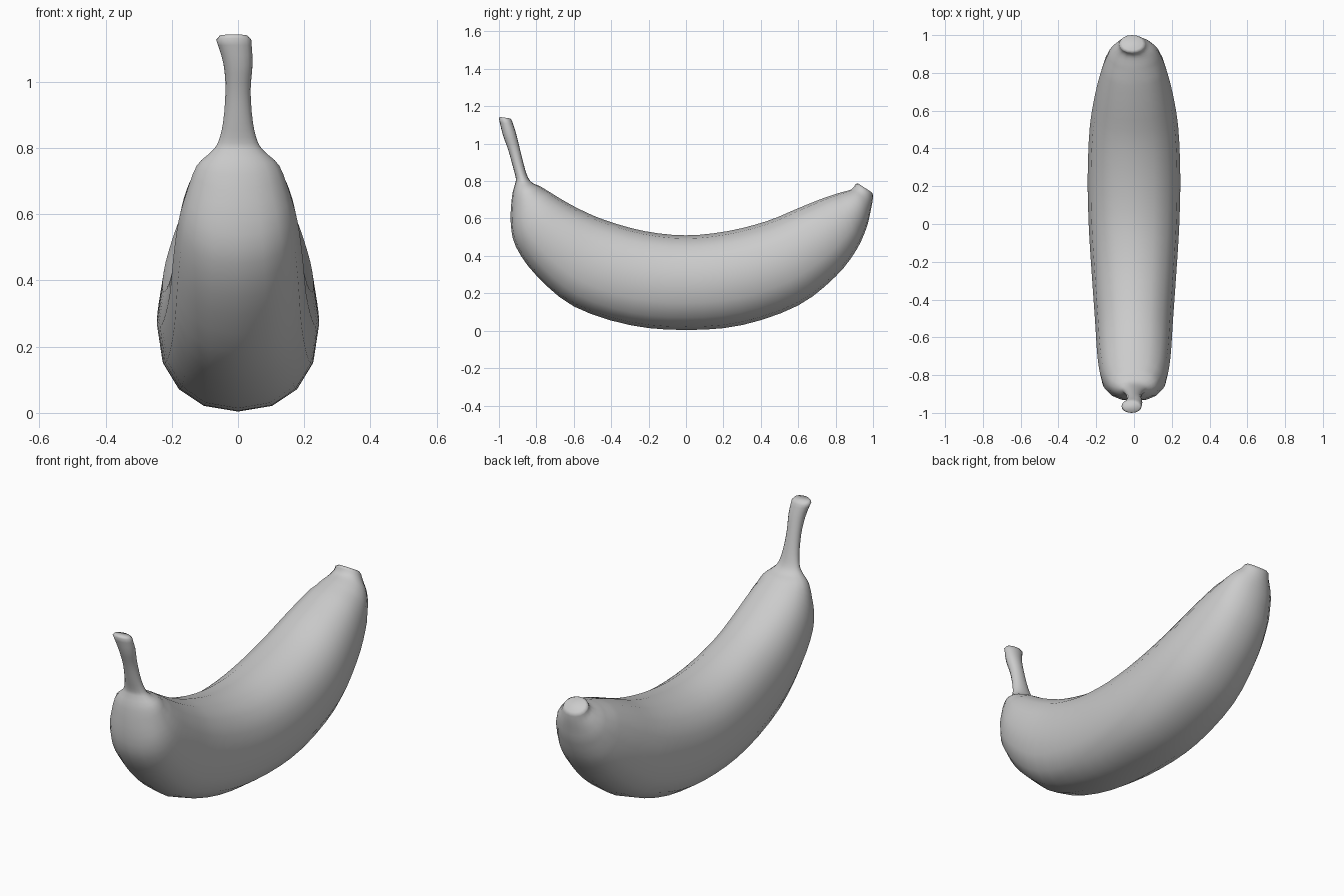
import bpy, bmesh, math
from mathutils import Vector

if "Cube" in bpy.data.objects:
    bpy.data.objects.remove(bpy.data.objects["Cube"])

SIDES = 16   # points per cross-section
STEPS = 3    # smooth steps between stations

# Stations from stem end to blossom tip:
# inner edge y, z, outer edge y, z, half width, x offset
stations = [
    (-.93, 1.122, -1.0, 1.132, .053, -.013),
    (-.91, 1.06, -.980, 1.05, .044, 0),
    (-.89, .98, -.950, .965, .038, 0),
    (-.865, .88, -.925, .875, .045, 0),
    (-.845, .82, -.910, .815, .060, 0),
    (-.82, .79, -.914, .785, .082, 0),
    (-.78, .772, -.930, .72, .125, 0),
    (-.73, .742, -.937, .58, .157, 0),
    (-.67, .705, -.910, .45, .180, 0),
    (-.57, .65, -.800, .295, .195, 0),
    (-.43, .59, -.600, .13, .206, 0),
    (-.22, .532, -.30, .03, .224, 0),
    (0, .51, 0, .004, .240, 0),
    (.22, .532, .30, .03, .245, 0),
    (.43, .585, .60, .135, .234, 0),
    (.60, .655, .80, .29, .203, 0),
    (.73, .707, .91, .43, .170, 0),
    (.82, .737, .965, .55, .140, 0),
    (.875, .752, .985, .63, .110, 0),
    (.895, .766, .997, .69, .080, -.005),
    (.907, .785, 1.0, .725, .068, -.01),
]


def spline(a, b, c, d, t):
    """Catmull-Rom blend of four stations."""
    return [.5 * (2 * q + (r - p) * t + (2 * p - 5 * q + 4 * r - s) * t * t
                  + (3 * q - p - 3 * r + s) * t ** 3)
            for p, q, r, s in zip(a, b, c, d)]


def rounded(v, power):
    return math.copysign(abs(v) ** power, v)


def add_ring(bm, st):
    """Slightly squared oval between the inner and outer edge points."""
    yi, zi, yo, zo, w, cx = st
    inner, outer = Vector((cx, yi, zi)), Vector((cx, yo, zo))
    mid, half = (inner + outer) / 2, (outer - inner) / 2
    power = .88 if w > .15 else .97
    ring = []
    for i in range(SIDES):
        a = 2 * math.pi * i / SIDES
        p = mid + half * rounded(math.cos(a), power)
        p.x += w * rounded(math.sin(a), power)
        ring.append(bm.verts.new(p))
    return ring


def cap(bm, ring, out):
    """Small rounded rim, then a flat end."""
    c = sum((v.co for v in ring), Vector()) / SIDES
    rim = [bm.verts.new(c + (v.co - c) * .8 + out) for v in ring]
    bridge(bm, ring, rim)
    bm.faces.new(rim)


def bridge(bm, r0, r1):
    for i in range(SIDES):
        j = (i + 1) % SIDES
        bm.faces.new((r0[i], r0[j], r1[j], r1[i]))


# Banana: one continuous skin with stem, body and tip
bm = bmesh.new()
rings = []
n = len(stations)
for i in range(n - 1):
    pts = [stations[min(max(k, 0), n - 1)] for k in range(i - 1, i + 3)]
    rings += [add_ring(bm, spline(*pts, s / STEPS)) for s in range(STEPS)]
rings.append(add_ring(bm, stations[-1]))
for r0, r1 in zip(rings, rings[1:]):
    bridge(bm, r0, r1)
cap(bm, rings[0], Vector((0, -.002, .012)))
cap(bm, rings[-1], Vector((0, .004, .008)))
bmesh.ops.recalc_face_normals(bm, faces=bm.faces)

mesh = bpy.data.meshes.new("banana")
bm.to_mesh(mesh)
bm.free()
banana = bpy.data.objects.new("banana", mesh)
bpy.context.collection.objects.link(banana)
bpy.context.view_layer.objects.active = banana
banana.select_set(True)
bpy.ops.object.shade_smooth()
